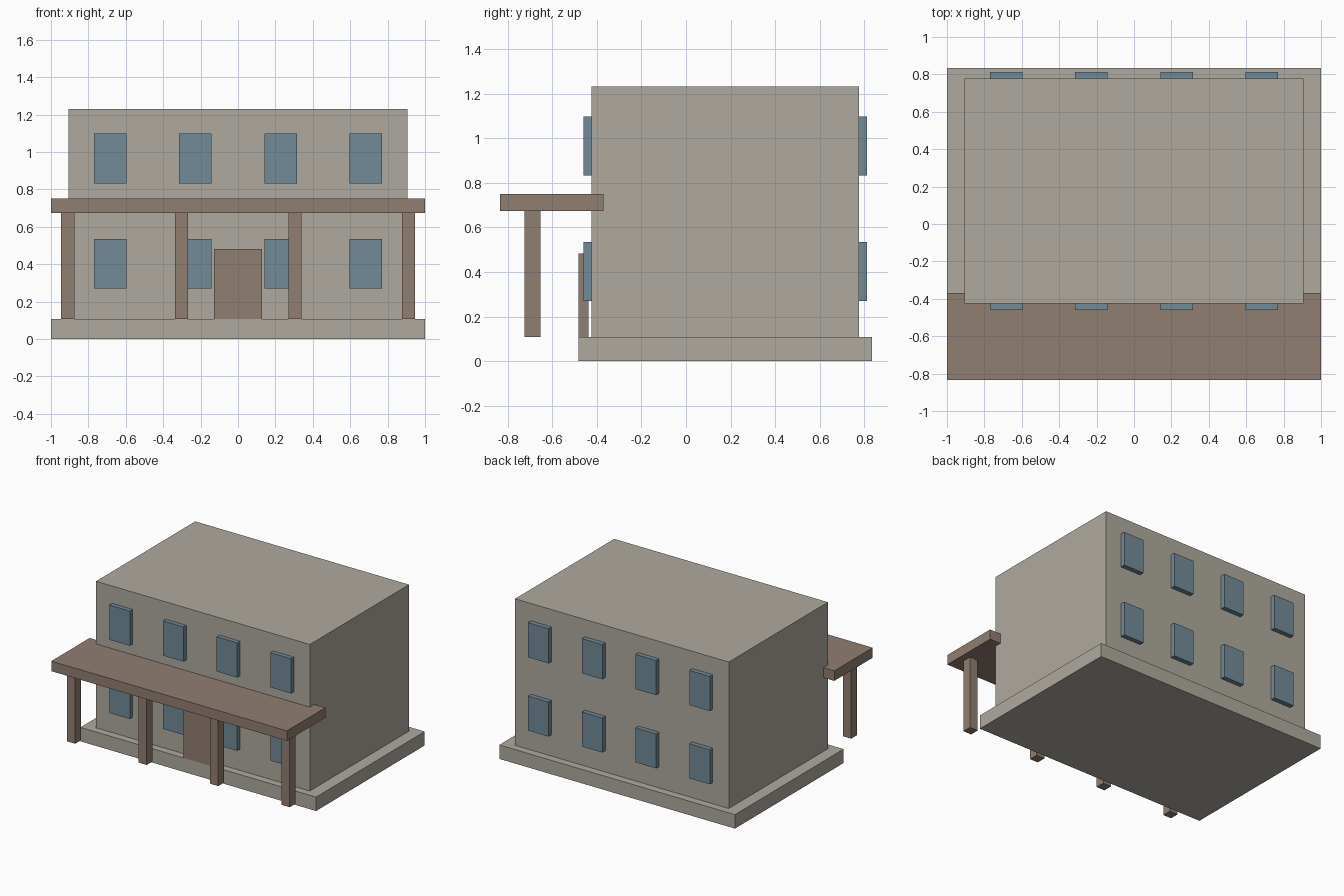
import bpy

if "Cube" in bpy.data.objects:
    bpy.data.objects.remove(bpy.data.objects["Cube"], do_unlink=True)


def material(name, srgb):
    linear = [((c / 255 + 0.055) / 1.055) ** 2.4 for c in srgb] + [1]
    mat = bpy.data.materials.new(name)
    mat.use_nodes = True
    mat.diffuse_color = linear
    mat.node_tree.nodes["Principled BSDF"].inputs["Base Color"].default_value = linear
    return mat


def box(name, x, y, z, mat):
    """Box spanning the (low, high) range on each axis."""
    spans = (x, y, z)
    bpy.ops.mesh.primitive_cube_add(size=1, location=[(a + b) / 2 for a, b in spans])
    obj = bpy.context.object
    obj.name = name
    obj.scale = [b - a for a, b in spans]
    bpy.ops.object.transform_apply(location=False, rotation=False, scale=True)
    obj.data.materials.append(mat)
    return obj


stone = material("warm grey stone", (175, 170, 159))
wood = material("brown wood", (145, 126, 114))
glass = material("blue glass", (114, 139, 152))

FLOOR = 0.107
FRONT, BACK = -0.425, 0.777

# Foundation and main block
box("foundation", (-1, 1), (-0.482, 0.835), (0, FLOOR), stone)
box("building", (-0.907, 0.907), (FRONT, BACK), (FLOOR, 1.231), stone)

# Porch roof and posts
box("porch_roof", (-1, 1), (-0.835, -0.37), (0.673, 0.75), wood)
for i in range(4):
    x = -0.91 + i * 0.607
    box(f"porch_post_{i + 1}", (x - 0.035, x + 0.035), (-0.724, -0.653),
        (FLOOR, 0.673), wood)

# Door panel, standing just in front of the wall
box("door", (-0.127, 0.127), (-0.482, -0.437), (FLOOR, 0.482), wood)

# Two rows of windows on the front and back walls
walls = {"front": (FRONT - 0.034, FRONT), "back": (BACK, BACK + 0.036)}
floors = {"lower": (0.27, 0.535), "upper": (0.832, 1.098)}
for side, depth in walls.items():
    for level, height in floors.items():
        for i in range(4):
            x = -0.684 + i * 0.456
            box(f"{side}_{level}_window_{i + 1}", (x - 0.087, x + 0.087),
                depth, height, glass)
